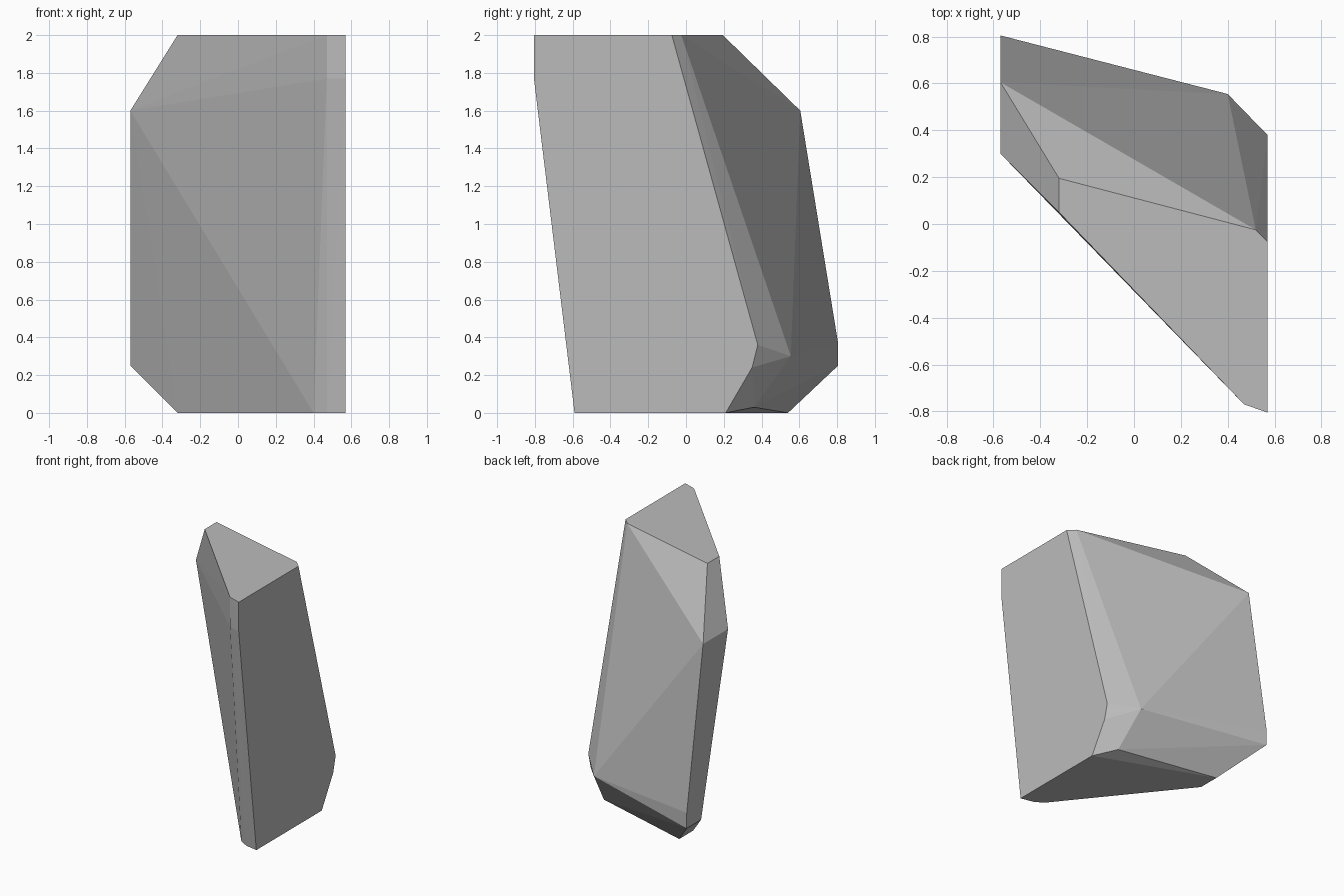
import bpy
import bmesh

# Remove the default cube
old = bpy.data.objects.get("Cube")
if old:
    bpy.data.objects.remove(old, do_unlink=True)

# Stone colour
stone = bpy.data.materials.new("stone_grey")
stone.use_nodes = True
grey = (0.5, 0.5, 0.5, 1)
stone.diffuse_color = grey
stone.node_tree.nodes["Principled BSDF"].inputs["Base Color"].default_value = grey

# Flat right cleft face, as y and z
right_face = [(-0.805, 2), (-0.805, 1.77), (-0.59, 0), (0.21, 0),
              (0.35, 0.24), (0.38, 0.36), (-0.075, 2)]
# Flat left cleft face, as y and z
left_face = [(0.30, 1.6), (0.605, 1.6), (0.805, 0.37), (0.805, 0.25), (0.63, 0.25)]
# Top and bottom corners, as x and y
top_face = [(0.47, -0.77), (0.52, -0.025), (-0.32, 0.195), (-0.32, 0.05)]
bottom_face = [(0.47, -0.57), (0.40, -0.53), (-0.32, 0.37), (-0.32, 0.54)]
# Chipped corners: front edge, back edge and back base
chips = [(0.47, -0.768, 1.77), (0.40, 0.555, 0.30), (0.45, 0.36, 0.03)]

corners = [(0.57, y, z) for y, z in right_face]
corners += [(-0.57, y, z) for y, z in left_face]
corners += [(x, y, 2) for x, y in top_face]
corners += [(x, y, 0) for x, y in bottom_face]
corners += chips

# Wrap the corners in a convex, flat-faced boulder
bm = bmesh.new()
for co in corners:
    bm.verts.new(co)
hull = bmesh.ops.convex_hull(bm, input=bm.verts)
loose = [v for v in bm.verts if not v.link_faces]
bmesh.ops.delete(bm, geom=loose, context="VERTS")
bmesh.ops.dissolve_limit(bm, angle_limit=0.005, verts=bm.verts, edges=bm.edges)
bmesh.ops.recalc_face_normals(bm, faces=bm.faces)

mesh = bpy.data.meshes.new("rock")
bm.to_mesh(mesh)
bm.free()
mesh.materials.append(stone)
rock = bpy.data.objects.new("rock", mesh)
bpy.context.scene.collection.objects.link(rock)
